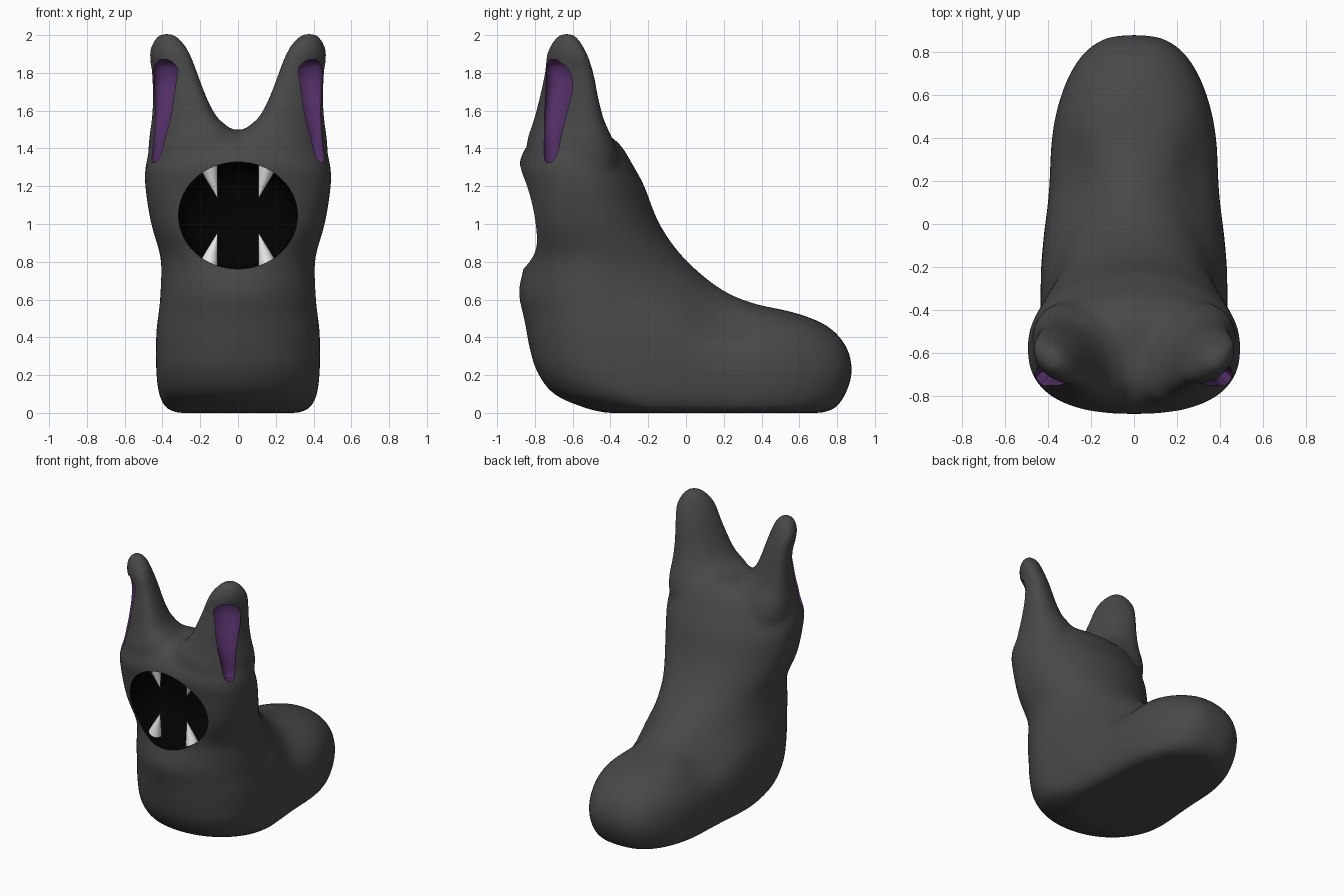
import bpy, bmesh, math

if "Cube" in bpy.data.objects:
    bpy.data.objects.remove(bpy.data.objects["Cube"])


def make_material(name, rgb, rough=0.7):
    m = bpy.data.materials.new(name)
    m.use_nodes = True
    m.diffuse_color = (*rgb, 1)
    bsdf = next(n for n in m.node_tree.nodes if n.type == 'BSDF_PRINCIPLED')
    bsdf.inputs["Base Color"].default_value = (*rgb, 1)
    bsdf.inputs["Roughness"].default_value = rough
    return m


GREY = make_material("charcoal grey", (0.065, 0.065, 0.065))
PURPLE = make_material("inner ear purple", (0.083, 0.027, 0.13))
BLACK = make_material("mouth black", (0.0005, 0.0005, 0.0005))
WHITE = make_material("tooth white", (0.8, 0.8, 0.8))
PALETTE = [GREY, PURPLE, BLACK, WHITE]


def smooth_rows(rows, steps=4):
    """Catmull-Rom interpolation of a short table of sections."""
    out = []
    for i in range(len(rows) - 1):
        a, b = rows[max(i - 1, 0)], rows[i]
        c, d = rows[i + 1], rows[min(i + 2, len(rows) - 1)]
        for s in range(steps):
            t = s / steps
            out.append([q + 0.5 * t * (r - p + t * (2 * p - 5 * q + 4 * r - u
                        + t * (3 * (q - r) + u - p)))
                        for p, q, r, u in zip(a, b, c, d)])
    return out + [list(rows[-1])]


def power(v, n):
    return math.copysign(abs(v) ** (2 / n), v)


def loft(name, rings, slot=0):
    """Skin a stack of closed rings and cap both ends."""
    bm = bmesh.new()
    loops = [[bm.verts.new(p) for p in ring] for ring in rings]
    n = len(loops[0])
    for a, b in zip(loops, loops[1:]):
        for i in range(n):
            j = (i + 1) % n
            bm.faces.new((a[i], a[j], b[j], b[i]))
    bm.faces.new(loops[0][::-1])
    bm.faces.new(loops[-1])
    bmesh.ops.recalc_face_normals(bm, faces=bm.faces)
    for f in bm.faces:
        f.material_index = slot
    me = bpy.data.meshes.new(name)
    bm.to_mesh(me)
    bm.free()
    for m in PALETTE:
        me.materials.append(m)
    ob = bpy.data.objects.new(name, me)
    bpy.context.collection.objects.link(ob)
    return ob


def angles(n):
    return [2 * math.pi * i / n for i in range(n)]


def body_ring(z, front, back, half, n_front, n_back):
    mid = front + min(0.4, 0.5 * (back - front))
    pts = []
    for t in angles(72):
        c, s = math.cos(t), math.sin(t)
        n = n_front if s < 0 else n_back
        reach = mid - front if s < 0 else back - mid
        x, y = half * power(c, n), mid + reach * power(s, n)
        # slight waist, and a groove between the back and the rear lobe
        pinch = 0.055 * math.exp(-((y - 0.15) / 0.22) ** 2)
        pinch += 0.28 * math.exp(-((y - 0.25) / 0.22) ** 2 - ((z - 0.53) / 0.14) ** 2)
        pts.append((x * (1 - pinch), y, z))
    return pts


def ear_ring(side, z, x0, x1, y0, y1, skew):
    # a skewed oval, so the ear opens forward and outward
    k = math.radians(skew)
    return [(side * ((x0 + x1) / 2 + (x1 - x0) / 2 * power(math.cos(t), 2.2)),
             (y0 + y1) / 2 + (y1 - y0) / 2 * power(math.sin(t + k), 2.2), z)
            for t in angles(40)]


def hollow_ring(side, z, x, y, width, depth):
    # ellipse turned to face forward and outward
    k = math.sqrt(0.5)
    return [(side * (x + k * (width * math.cos(t) + depth * math.sin(t))),
             y + k * (width * math.cos(t) - depth * math.sin(t)), z)
            for t in angles(28)]


# Body sections: height, front, back, half width, front and back roundness
body_rows = [
    (0.0, -0.42, 0.72, 0.33, 2.3, 2.6), (0.025, -0.53, 0.79, 0.385, 2.2, 2.7),
    (0.1, -0.70, 0.845, 0.42, 2.1, 2.8), (0.22, -0.79, 0.88, 0.433, 2.1, 2.8),
    (0.35, -0.83, 0.85, 0.435, 2.0, 2.6), (0.46, -0.85, 0.75, 0.43, 1.95, 2.2),
    (0.53, -0.865, 0.58, 0.42, 1.9, 1.95), (0.58, -0.878, 0.36, 0.415, 1.9, 1.9),
    (0.66, -0.885, 0.18, 0.41, 1.9, 1.85), (0.82, -0.85, -0.01, 0.41, 2.2, 1.85),
    (1.0, -0.845, -0.14, 0.46, 2.8, 1.9), (1.2, -0.865, -0.22, 0.492, 2.7, 1.95),
    (1.31, -0.885, -0.28, 0.49, 2.4, 2), (1.41, -0.845, -0.34, 0.45, 2.2, 2.1),
    (1.47, -0.78, -0.41, 0.33, 2.1, 2.1), (1.497, -0.70, -0.49, 0.15, 2, 2)]
body = loft("body", [body_ring(*r) for r in smooth_rows(body_rows)])

# Ear sections: height, inner x, outer x, front, back, skew
ear_rows = [
    (1.2, 0.12, 0.38, -0.72, -0.42, 0), (1.31, 0.05, 0.465, -0.82, -0.36, 8),
    (1.42, 0.0, 0.475, -0.845, -0.375, 15), (1.5, 0.035, 0.465, -0.825, -0.41, 20),
    (1.56, 0.105, 0.458, -0.805, -0.435, 23), (1.66, 0.16, 0.452, -0.78, -0.46, 27),
    (1.8, 0.213, 0.458, -0.75, -0.487, 30), (1.9, 0.252, 0.472, -0.74, -0.52, 28),
    (1.97, 0.295, 0.45, -0.705, -0.56, 20), (2.012, 0.345, 0.415, -0.665, -0.595, 10)]
# Ear hollow sections: height, x, y, half width, depth
hollow_rows = [
    (1.325, 0.425, -0.71, 0.02, 0.04), (1.36, 0.422, -0.71, 0.04, 0.05),
    (1.48, 0.412, -0.705, 0.056, 0.05), (1.6, 0.385, -0.683, 0.077, 0.055),
    (1.74, 0.362, -0.655, 0.1, 0.07), (1.82, 0.36, -0.655, 0.098, 0.068),
    (1.855, 0.367, -0.662, 0.08, 0.055), (1.872, 0.38, -0.675, 0.05, 0.035)]
ears, cutters = [], []
for side, tag in ((1, "left"), (-1, "right")):
    ears.append(loft(tag + "_ear", [ear_ring(side, *r) for r in smooth_rows(ear_rows)]))
    cutters.append(loft(tag + "_ear_cutter",
                        [hollow_ring(side, *r) for r in smooth_rows(hollow_rows)], 1))

# Mouth cutter: straight opening with a bowl-shaped back (y, scale)
mouth_rows = [(-1.0, 1), (-0.72, 1), (-0.64, 0.94), (-0.58, 0.8), (-0.55, 0.55), (-0.54, 0.2)]
cutters.append(loft("mouth_cutter", [
    [(0.315 * k * math.cos(t), y, 1.045 + 0.283 * k * math.sin(t)) for t in angles(64)]
    for y, k in mouth_rows], 2))


def bake(ob):
    """Apply the modifier stack."""
    dg = bpy.context.evaluated_depsgraph_get()
    me = bpy.data.meshes.new_from_object(ob.evaluated_get(dg))
    ob.modifiers.clear()
    ob.data = me


# Fuse the ears into the body, soften, then carve the openings
bpy.ops.object.select_all(action='DESELECT')
for ob in [body] + ears:
    ob.select_set(True)
bpy.context.view_layer.objects.active = body
bpy.ops.object.join()
rem = body.modifiers.new("fuse", 'REMESH')
rem.mode = 'VOXEL'
rem.voxel_size = 0.016
sm = body.modifiers.new("soften", 'SMOOTH')
sm.factor = 0.5
sm.iterations = 28
bake(body)
for c in cutters:
    mod = body.modifiers.new("carve", 'BOOLEAN')
    mod.operation = 'DIFFERENCE'
    mod.solver = 'EXACT'
    mod.object = c
bake(body)
for c in cutters:
    bpy.data.objects.remove(c)


# Fangs: wide root, straight inner edge, tip over the inner edge
def fang(name, side, root, tip):
    rings = []
    for f, r in ((0, 0.06), (0.5, 0.032), (1, 0.002)):
        x = 0.108 + r
        z = root + (tip - root) * f
        rings.append([(side * (x + r * math.cos(t)), -0.75 + r * math.sin(t), z)
                      for t in angles(12)])
    return loft(name, rings, 3)


parts = [body]
for side, tag in ((1, "left"), (-1, "right")):
    parts.append(fang(tag + "_upper_fang", side, 1.34, 1.14))
    parts.append(fang(tag + "_lower_fang", side, 0.755, 0.95))

bpy.ops.object.select_all(action='DESELECT')
for ob in parts:
    ob.select_set(True)
bpy.context.view_layer.objects.active = body
bpy.ops.object.shade_smooth_by_angle(angle=math.radians(40))
